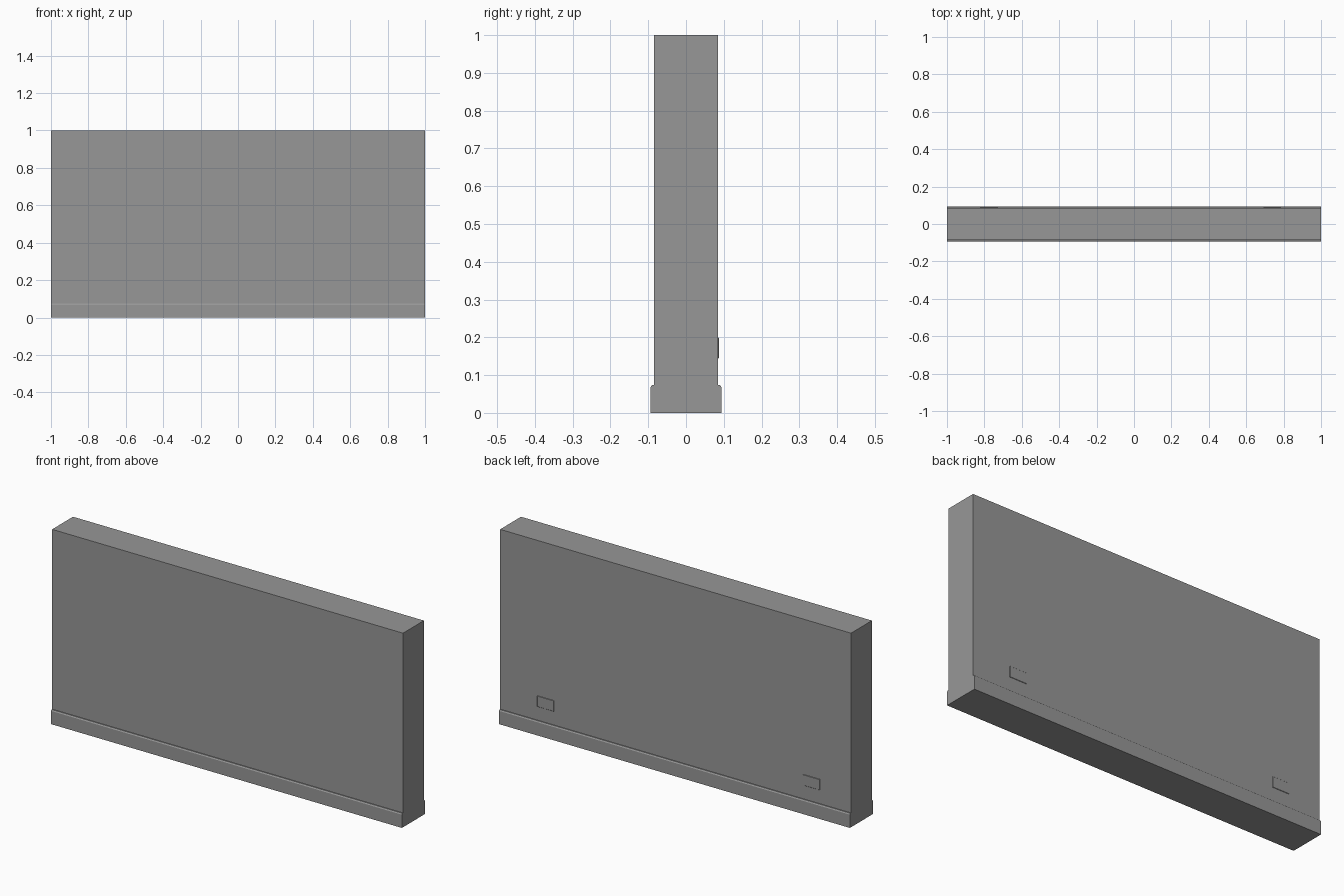
import bpy, bmesh

default = bpy.data.objects.get("Cube")
if default:
    bpy.data.objects.remove(default)

HALF_LENGTH, HALF_DEPTH, HEIGHT = 1.0, 0.085, 1.0

grey = bpy.data.materials.new("plain grey")
grey.use_nodes = True
colour = (0.31, 0.31, 0.31, 1)
grey.diffuse_color = colour
grey.node_tree.nodes["Principled BSDF"].inputs["Base Color"].default_value = colour


def finish(name, bm):
    bmesh.ops.recalc_face_normals(bm, faces=bm.faces)
    mesh = bpy.data.meshes.new(name)
    bm.to_mesh(mesh)
    bm.free()
    mesh.materials.append(grey)
    obj = bpy.data.objects.new(name, mesh)
    bpy.context.collection.objects.link(obj)
    return obj


def box(name, size, centre):
    bm = bmesh.new()
    bmesh.ops.create_cube(bm, size=1)
    bmesh.ops.scale(bm, vec=size, verts=bm.verts)
    bmesh.ops.translate(bm, vec=centre, verts=bm.verts)
    return finish(name, bm)


def extrude_along_x(name, profile):
    bm = bmesh.new()
    face = bm.faces.new([bm.verts.new((-HALF_LENGTH, y, z)) for y, z in profile])
    new = bmesh.ops.extrude_face_region(bm, geom=[face])["geom"]
    verts = [v for v in new if isinstance(v, bmesh.types.BMVert)]
    bmesh.ops.translate(bm, vec=(2 * HALF_LENGTH, 0, 0), verts=verts)
    return finish(name, bm)


# Wall slab
box("wall", (2 * HALF_LENGTH, 2 * HALF_DEPTH, HEIGHT), (0, 0, HEIGHT / 2))

# Skirting boards with a chamfered top edge, front and back
skirting = [(HALF_DEPTH, 0), (0.094, 0), (0.094, 0.068), (0.09, 0.074), (HALF_DEPTH, 0.074)]
for name, side in (("front_skirting", -1), ("back_skirting", 1)):
    extrude_along_x(name, [(side * y, z) for y, z in skirting])

# Socket plates low on the back, with softened outer edges
for name, x in (("left_socket_plate", 0.74), ("right_socket_plate", -0.775)):
    plate = box(name, (0.097, 0.004, 0.056), (x, HALF_DEPTH, 0.172))
    bevel = plate.modifiers.new("soft edges", "BEVEL")
    bevel.width = 0.0015
    bevel.segments = 1
